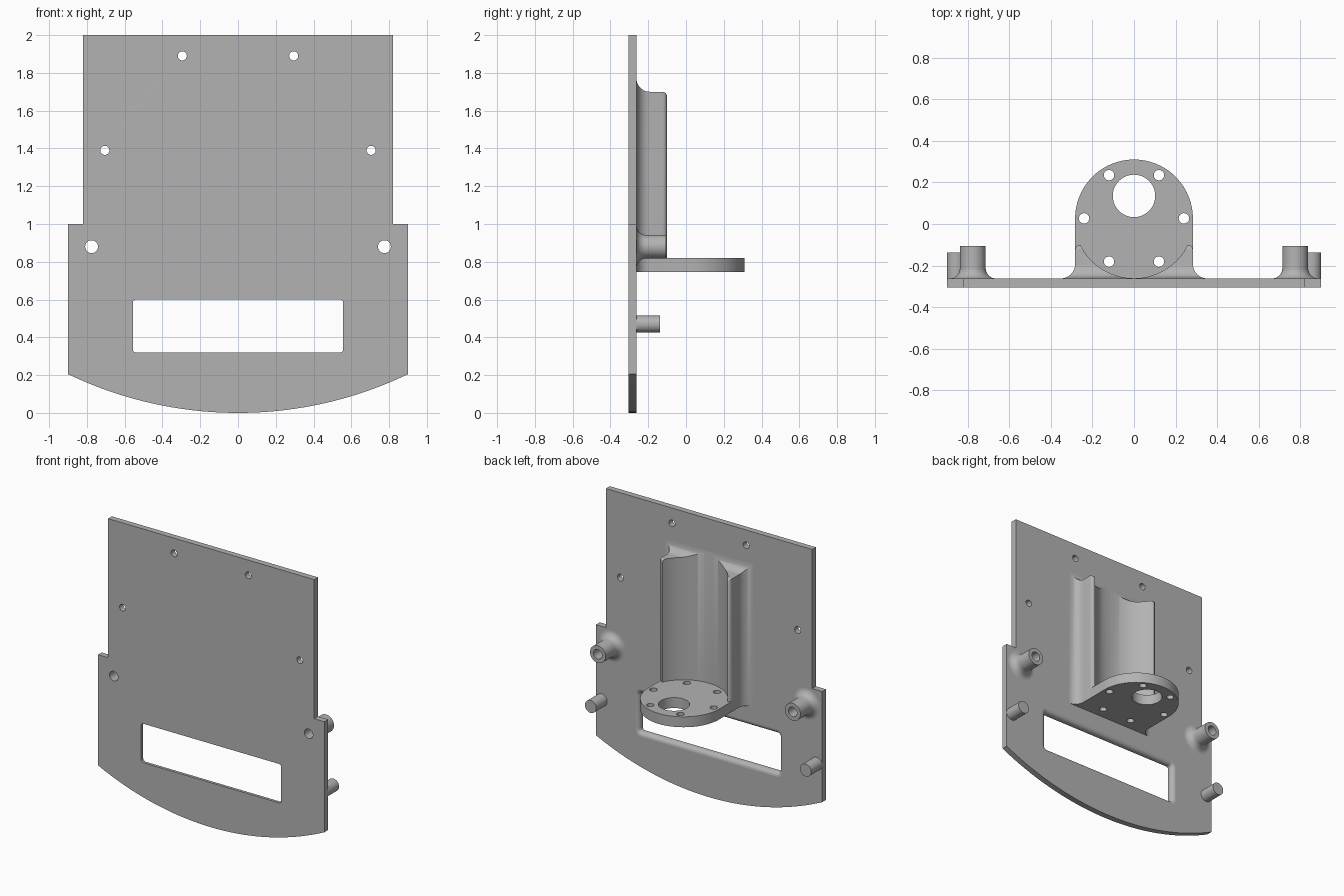
import bpy
import bmesh
from math import sin, cos, pi, sqrt, asin, radians
from mathutils import Matrix

if "Cube" in bpy.data.objects:
    bpy.data.objects.remove(bpy.data.objects["Cube"], do_unlink=True)

grey = bpy.data.materials.new("grey")
grey.use_nodes = True
grey.diffuse_color = (0.45, 0.45, 0.45, 1)
grey.node_tree.nodes["Principled BSDF"].inputs["Base Color"].default_value = (0.45, 0.45, 0.45, 1)

FRONT, BACK = -0.305, -0.262      # faces of the main plate
UPRIGHT = Matrix.Rotation(pi / 2, 4, 'X')


def finish(name, mesh):
    mesh.materials.clear()
    mesh.materials.append(grey)
    mesh.shade_smooth()
    mesh.set_sharp_from_angle(angle=radians(35))
    obj = bpy.data.objects.new(name, mesh)
    bpy.context.collection.objects.link(obj)
    return obj


def circle(cx, cy, r, n=32):
    return [(cx + r * cos(2 * pi * i / n), cy + r * sin(2 * pi * i / n)) for i in range(n)]


def rectangle(x, z0, z1, r=0):
    """Rectangle outline, with rounded corners when r is given."""
    corners = [(x, z1, 0), (-x, z1, 1), (-x, z0, 2), (x, z0, 3)]
    if not r:
        return [(a, b) for a, b, q in corners]
    pts = []
    for a, b, q in corners:
        cx, cz = a - r * (1 if a > 0 else -1), b - r * (1 if b == z1 else -1)
        pts += [(cx + r * cos((q + i / 6) * pi / 2), cz + r * sin((q + i / 6) * pi / 2)) for i in range(7)]
    return pts


def sheet(name, loops, thickness, matrix):
    """Flat slab: first loop is the outline, the others are holes."""
    curve = bpy.data.curves.new(name, 'CURVE')
    curve.dimensions, curve.fill_mode = '2D', 'BOTH'
    curve.extrude = thickness / 2
    for loop in loops:
        s = curve.splines.new('POLY')
        s.points.add(len(loop) - 1)
        s.use_cyclic_u = True
        for p, (x, y) in zip(s.points, loop):
            p.co = (x, y, 0, 1)
    temp = bpy.data.objects.new("temp", curve)
    bpy.context.collection.objects.link(temp)
    dg = bpy.context.evaluated_depsgraph_get()
    mesh = bpy.data.meshes.new_from_object(temp.evaluated_get(dg))
    bpy.data.objects.remove(temp, do_unlink=True)
    bm = bmesh.new()
    bm.from_mesh(mesh)
    bmesh.ops.remove_doubles(bm, verts=bm.verts, dist=1e-5)
    bmesh.ops.transform(bm, matrix=matrix, verts=bm.verts)
    bmesh.ops.recalc_face_normals(bm, faces=bm.faces)
    bm.to_mesh(mesh)
    bm.free()
    return finish(name, mesh)


def loft(name, layers):
    """Bridge equal-length (x, z) outlines placed at successive depths y."""
    bm = bmesh.new()
    rings = [[bm.verts.new((x, y, z)) for x, z in loop] for y, loop in layers]
    for a, b in zip(rings, rings[1:]):
        for i in range(len(a)):
            j = (i + 1) % len(a)
            bm.faces.new((a[i], a[j], b[j], b[i]))
    bm.faces.new(rings[0])
    bm.faces.new(rings[-1])
    bmesh.ops.recalc_face_normals(bm, faces=bm.faces)
    mesh = bpy.data.meshes.new(name)
    bm.to_mesh(mesh)
    bm.free()
    return finish(name, mesh)


def lathe(name, x, z, profile, n=40):
    """Revolve closed (radius, y) profile about a y-parallel axis."""
    bm = bmesh.new()
    rings = [[bm.verts.new((x + r * cos(2 * pi * i / n), y, z + r * sin(2 * pi * i / n)))
              for i in range(n)] for r, y in profile]
    for a, b in zip(rings, rings[1:] + rings[:1]):
        for i in range(n):
            j = (i + 1) % n
            bm.faces.new((a[i], a[j], b[j], b[i]))
    bmesh.ops.recalc_face_normals(bm, faces=bm.faces)
    mesh = bpy.data.meshes.new(name)
    bm.to_mesh(mesh)
    bm.free()
    return finish(name, mesh)


def subtract(obj, cutter):
    cutter.hide_render = True
    mod = obj.modifiers.new("cut", 'BOOLEAN')
    mod.operation, mod.solver, mod.object = 'DIFFERENCE', 'EXACT', cutter
    dg = bpy.context.evaluated_depsgraph_get()
    mesh = bpy.data.meshes.new_from_object(obj.evaluated_get(dg))
    obj.modifiers.clear()
    obj.data = mesh
    mesh.shade_smooth()
    mesh.set_sharp_from_angle(angle=radians(35))
    bpy.data.objects.remove(cutter, do_unlink=True)


def fillet(r, steps=10):
    """(height, spread) pairs of a concave fillet rising from a flat face."""
    return [(r - r * cos(i / steps * pi / 2), r - r * sin(i / steps * pi / 2)) for i in range(steps + 1)]


# Main plate: stepped sides, curved lower edge, screw holes
R = 2.078
half = asin(0.9 / R)
arc = [(R * sin(half * t / 24), R - R * cos(half * t / 24)) for t in range(-24, 25)]
outline = arc + [(0.9, 1), (0.82, 1), (0.82, 2), (-0.82, 2), (-0.82, 1), (-0.9, 1)]
holes = []
for s in (-1, 1):
    holes += [circle(s * 0.295, 1.89, 0.024), circle(s * 0.705, 1.39, 0.024),
              circle(s * 0.775, 0.88, 0.034, 40)]
plate = sheet("main_plate", [outline] + holes, BACK - FRONT,
              Matrix.Translation((0, (FRONT + BACK) / 2, 0)) @ UPRIGHT)

# Window with its rear rim rounded over
flare = [(FRONT - 0.02, 0)] + [(BACK - h, f) for h, f in reversed(fillet(0.03, 6))]
flare += [(BACK + 0.02, 0.03)]
subtract(plate, loft("window_cutter", [
    (y, rectangle(0.557 + f, 0.32 - f, 0.6 + f, 0.018 + f)) for y, f in flare]))

# Saddle: block blended into the plate, hollowed by a round channel
tip = 0.025
levels = [(BACK - 0.018, 0.07)] + [(BACK + h, f) for h, f in fillet(0.07)]
levels += [(-0.1 - tip + tip * sin(a * pi / 12), tip * cos(a * pi / 12) - tip) for a in range(7)]
saddle = loft("saddle", [(y, rectangle(0.283 + f, 0.745, 1.7 + f)) for y, f in levels])
subtract(saddle, sheet("channel_cutter", [circle(0, 0.027, 0.288, 96)], 1.6,
                       Matrix.Translation((0, 0, 1.3))))

# Flange: round-ended shelf with a bore and a ring of six holes
shelf = [(0.283 * cos(pi * i / 48), 0.027 + 0.283 * sin(pi * i / 48)) for i in range(49)]
shelf += [(-0.283, BACK - 0.01), (0.283, BACK - 0.01)]
bores = [circle(0, 0.135, 0.102, 48)]
bores += [circle(0.24 * cos(k * pi / 3), 0.027 + 0.24 * sin(k * pi / 3), 0.025) for k in range(6)]
sheet("flange", [shelf] + bores, 0.075, Matrix.Translation((0, 0, 0.7825)))

# Hollow bosses and solid pegs on both sides
for side, s in (("left", 1), ("right", -1)):
    boss = [(0.034, BACK - 0.01), (0.112, BACK - 0.01)]
    boss += [(0.062 + f, BACK + h) for h, f in fillet(0.05)]
    boss += [(0.062, -0.105), (0.034, -0.105)]
    lathe(side + "_boss", s * 0.775, 0.88, boss)
    sheet(side + "_peg", [circle(s * 0.855, 0.47, 0.045)], 0.135,
          Matrix.Translation((0, -0.2045, 0)) @ UPRIGHT)
